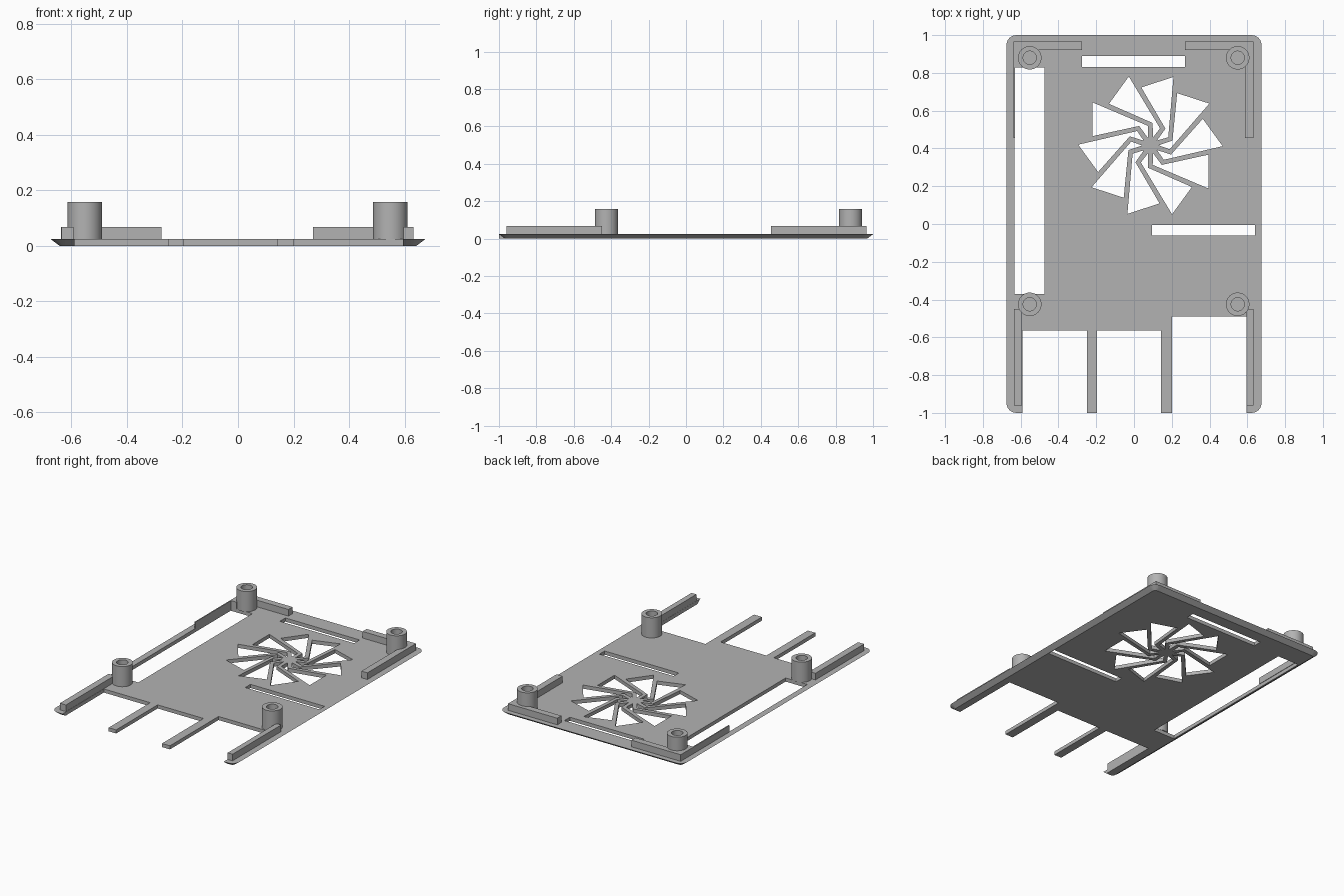
import bpy, bmesh, math
from mathutils import Matrix, Vector

cube = bpy.data.objects.get("Cube")
if cube:
    bpy.data.objects.remove(cube, do_unlink=True)

THICK, WALL_TOP, POST_TOP = 0.024, 0.068, 0.158

grey = bpy.data.materials.new("plain grey")
grey.use_nodes = True
colour = (0.45, 0.45, 0.45, 1)
grey.diffuse_color = colour
grey.node_tree.nodes["Principled BSDF"].inputs["Base Color"].default_value = colour


def finish(bm, name):
    bmesh.ops.recalc_face_normals(bm, faces=bm.faces)
    mesh = bpy.data.meshes.new(name)
    bm.to_mesh(mesh)
    bm.free()
    mesh.materials.append(grey)
    obj = bpy.data.objects.new(name, mesh)
    bpy.context.collection.objects.link(obj)
    return obj


def loft(bm, lower, upper, z0, z1):
    """Closed solid between two outlines with matching points."""
    a = [bm.verts.new((x, y, z0)) for x, y in lower]
    b = [bm.verts.new((x, y, z1)) for x, y in upper]
    bm.faces.new(a[::-1])
    bm.faces.new(b)
    for i in range(len(a)):
        j = (i + 1) % len(a)
        bm.faces.new((a[i], a[j], b[j], b[i]))


def rect(x0, x1, y0, y1):
    return [(x0, y0), (x1, y0), (x1, y1), (x0, y1)]


def rounded(hx, hy, r, steps=6):
    pts = []
    for k, (sx, sy) in enumerate([(1, 1), (-1, 1), (-1, -1), (1, -1)]):
        for i in range(steps + 1):
            a = math.pi / 2 * (k + i / steps)
            pts.append((sx * (hx - r) + r * math.cos(a), sy * (hy - r) + r * math.sin(a)))
    return pts


def block(name, outline, z0, z1):
    bm = bmesh.new()
    loft(bm, outline, outline, z0, z1)
    return finish(bm, name)


# Base plate, with its outer edge tapering in towards the underside
bm = bmesh.new()
loft(bm, rounded(0.643, 0.968, 0.02), rounded(0.675, 1.0, 0.052), 0, THICK)
plate = finish(bm, "base_plate")

# Openings: long side slot, two narrow slots, stepped front bay
openings = [
    rect(-0.633, -0.473, -0.37, 0.828),
    rect(-0.275, 0.27, 0.832, 0.89),
    rect(0.095, 0.64, -0.06, -0.005),
    [(-0.59, -1.1), (0.595, -1.1), (0.595, -0.49), (0.2, -0.49), (0.2, -0.565), (-0.59, -0.565)],
]
# Swirling fan grille: one hooked opening repeated ten times round the hub
blade = [(0.307, -0.049), (0.06, -0.103), (0.014, -0.041), (0.012, -0.103), (0.307, -0.228)]
for k in range(10):
    turn = Matrix.Rotation(k * math.tau / 10, 2)
    openings.append([tuple(turn @ Vector(p) + Vector((0.087, 0.416))) for p in blade])

bm = bmesh.new()
for outline in openings:
    loft(bm, outline, outline, -0.1, 0.1)
cutter = finish(bm, "opening_cutter")
cutter.hide_render = True
cut = plate.modifiers.new("openings", "BOOLEAN")
cut.operation, cut.solver, cut.object = "DIFFERENCE", "EXACT", cutter
bpy.context.view_layer.objects.active = plate
bpy.ops.object.modifier_apply(modifier=cut.name)
bpy.data.objects.remove(cutter, do_unlink=True)

# Front tabs
block("front_tab_right", rect(-0.25, -0.195, -1, -0.565), 0, THICK)
block("front_tab_left", rect(0.142, 0.2, -1, -0.565), 0, THICK)

# Locating walls; the rear right one thins beside the long slot
walls = {
    "rear_wall_left": [(0.27, 0.922), (0.588, 0.922), (0.588, 0.455), (0.632, 0.455),
                       (0.632, 0.965), (0.27, 0.965)],
    "rear_wall_right": [(-0.275, 0.922), (-0.59, 0.922), (-0.59, 0.828), (-0.63, 0.828),
                        (-0.63, 0.455), (-0.637, 0.455), (-0.637, 0.965), (-0.275, 0.965)],
    "front_wall_left": rect(0.596, 0.632, -0.96, -0.45),
    "front_wall_right": rect(-0.636, -0.592, -0.96, -0.45),
}
for name, outline in walls.items():
    block(name, outline, THICK, WALL_TOP)

# Hollow mounting posts, turned from a profile
profile = [(0, THICK + 0.001), (0.035, THICK + 0.001), (0.035, POST_TOP), (0.062, POST_TOP), (0.062, THICK), (0, THICK)]
for side, x in (("left", 0.549), ("right", -0.552)):
    for end, y in (("front", -0.425), ("rear", 0.88)):
        bm = bmesh.new()
        verts = [bm.verts.new((r, 0, z)) for r, z in profile]
        edges = [bm.edges.new(pair) for pair in zip(verts, verts[1:])]
        bmesh.ops.spin(bm, geom=verts + edges, cent=(0, 0, 0), axis=(0, 0, 1),
                       angle=math.tau, steps=40)
        bmesh.ops.remove_doubles(bm, verts=bm.verts, dist=1e-5)
        post = finish(bm, f"{end}_post_{side}")
        post.location = (x, y, 0)
        bpy.ops.object.select_all(action="DESELECT")
        post.select_set(True)
        bpy.context.view_layer.objects.active = post
        bpy.ops.object.shade_smooth_by_angle(angle=math.radians(35))
